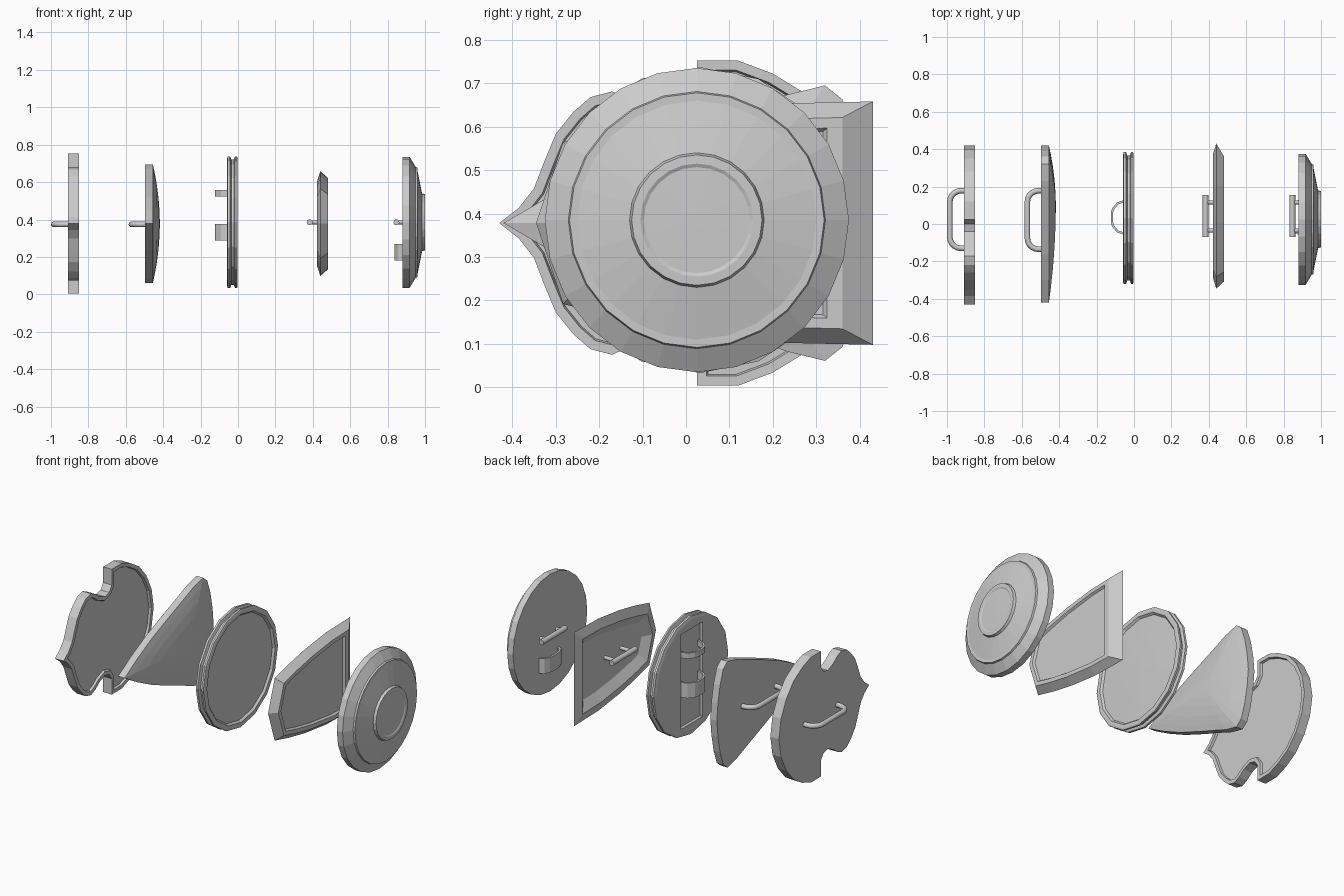
import bpy, bmesh, math
from mathutils import Vector

if "Cube" in bpy.data.objects:
    bpy.data.objects.remove(bpy.data.objects["Cube"])

grey = bpy.data.materials.new("plain grey")
grey.use_nodes = True
GREY = (0.6, 0.6, 0.6, 1)
grey.diffuse_color = GREY
grey.node_tree.nodes["Principled BSDF"].inputs["Base Color"].default_value = GREY
MID = 0.378     # middle height of the outlined shields
ROUND = 0.385   # middle height of the round shields


def loft(name, rings, smooth=None):
    """Bridge rings of equal length and cap both ends."""
    bm = bmesh.new()
    loops = [[bm.verts.new(p) for p in ring] for ring in rings]
    n = len(loops[0])
    for a, b in zip(loops, loops[1:]):
        for i in range(n):
            j = (i + 1) % n
            bm.faces.new((a[i], a[j], b[j], b[i]))
    bm.faces.new(loops[0])
    bm.faces.new(loops[-1])
    bmesh.ops.recalc_face_normals(bm, faces=bm.faces)
    mesh = bpy.data.meshes.new(name)
    bm.to_mesh(mesh)
    bm.free()
    mesh.materials.append(grey)
    obj = bpy.data.objects.new(name, mesh)
    bpy.context.collection.objects.link(obj)
    bpy.ops.object.select_all(action="DESELECT")
    obj.select_set(True)
    bpy.context.view_layer.objects.active = obj
    if smooth:
        bpy.ops.object.shade_smooth_by_angle(angle=math.radians(smooth))
    return obj


def mirrored(half):
    """Close a (y, height) half outline by mirroring it about the middle line."""
    low = [(y, -h) for y, h in reversed(half) if h > 0]
    return [Vector(p) for p in half + low]


def offset(pts, d):
    """Move every edge of a clockwise outline inwards by d."""
    out = []
    for i, p in enumerate(pts):
        e1 = (p - pts[i - 1]).normalized()
        e2 = (pts[(i + 1) % len(pts)] - p).normalized()
        n1, n2 = Vector((e1.y, -e1.x)), Vector((e2.y, -e2.x))
        out.append(p + (n1 + n2) * d / max(1 + n1.dot(n2), 0.35))
    return out


def ring_at(x, pts, limit=9):
    return [Vector((x, min(p.x, limit), MID + p.y)) for p in pts]


def lathe(name, profile, cy, sides):
    """Turn an (x, radius) profile about an axis along x."""
    turn = [math.tau * i / sides for i in range(sides)]
    return loft(name, [[Vector((x, cy + r * math.sin(a), ROUND + r * math.cos(a)))
                        for a in turn] for x, r in profile])


def sweep(name, path, section, z, smooth=None):
    """Carry a (sideways, up) section along a level (x, y) path."""
    path = [Vector(p) for p in path]
    rings = []
    for i, p in enumerate(path):
        t = (path[min(i + 1, len(path) - 1)] - path[max(i - 1, 0)]).normalized()
        rings.append([Vector((p.x - t.y * a, p.y + t.x * a, z + b)) for a, b in section])
    return loft(name, rings, smooth)


def circle(r, n=10):
    return [(r * math.cos(math.tau * i / n), r * math.sin(math.tau * i / n)) for i in range(n)]


def box(w, h):
    return [(-w, -h), (w, -h), (w, h), (-w, h)]


def loop_handle(name, x0, x1, y0, y1):
    """Round bar bent into a U with rounded corners."""
    r = 0.06
    steps = [math.pi / 2 * i / 5 for i in range(6)]
    path = [(x0, y0)]
    path += [(x1 + r - r * math.sin(a), y0 + r - r * math.cos(a)) for a in steps]
    path += [(x1 + r - r * math.cos(a), y1 - r + r * math.sin(a)) for a in steps]
    sweep(name, path + [(x0, y1)], circle(0.015), MID - 0.004, 50)


def bar_handle(name, x0, x1):
    """Straight grip on two posts."""
    sweep(name + "_grip", [(x1, -0.07), (x1, 0.155)], circle(0.016), ROUND, 50)
    for tag, y in (("front", -0.035), ("rear", 0.115)):
        sweep(f"{name}_{tag}_post", [(x0, y), (x1, y)], circle(0.011), ROUND, 50)


def strap(name, x0, x1, z, half_height):
    """Flat arm strap bowed away from the back."""
    d = x1 - x0
    path = [(x0, -0.055), (x0 + d * 0.6, -0.04), (x0 + d * 0.92, -0.01), (x1, 0.01),
            (x1, 0.06), (x0 + d * 0.92, 0.08), (x0 + d * 0.6, 0.11), (x0, 0.125)]
    sweep(name, path, box(0.006, half_height), z)


# Notched shield: pointed front lobe, round rear lobe, raised border
notched = mirrored([(-0.43, 0), (-0.385, 0.035), (-0.35, 0.08), (-0.325, 0.145), (-0.3, 0.205),
                    (-0.26, 0.255), (-0.22, 0.29), (-0.17, 0.303), (-0.13, 0.285),
                    (-0.09, 0.255), (-0.04, 0.235), (0.0, 0.245), (0.025, 0.28),
                    (0.025, 0.374), (0.12, 0.374), (0.2, 0.344), (0.28, 0.295),
                    (0.35, 0.215), (0.4, 0.115), (0.42, 0)])
loft("notched_shield", [ring_at(-0.908, notched), ring_at(-0.851, notched),
                        ring_at(-0.851, offset(notched, 0.022)),
                        ring_at(-0.864, offset(notched, 0.026))])
loop_handle("notched_shield_handle", -0.9, -0.985, -0.13, 0.178)

# Teardrop shield: straight wall and domed front
drop = mirrored([(-0.42, 0), (-0.3, 0.07), (-0.16, 0.14), (0.0, 0.205), (0.13, 0.255),
                 (0.23, 0.295), (0.32, 0.317), (0.36, 0.285), (0.39, 0.2),
                 (0.41, 0.1), (0.42, 0)])
hub = Vector((0.1, 0))
rings = [ring_at(-0.498, drop)]
for s in (1, 0.85, 0.65, 0.42, 0.2, 0.05):
    rings.append(ring_at(-0.418 - 0.037 * s ** 2, [hub + (p - hub) * s for p in drop]))
loft("teardrop_shield", rings)
loop_handle("teardrop_shield_handle", -0.49, -0.57, -0.135, 0.178)

# Round shield: grooved rim, recessed strip behind
grooved = lathe("grooved_round_shield",
                [(-0.06, 0.02), (-0.06, 0.335), (-0.055, 0.352), (-0.042, 0.352), (-0.036, 0.335),
                 (-0.022, 0.335), (-0.016, 0.352), (-0.005, 0.352), (-0.002, 0.342),
                 (-0.002, 0.322), (-0.014, 0.312), (-0.008, 0.15), (-0.006, 0.02)], 0.032, 16)
cutter = loft("strip_cutter", [[Vector((x, y, z)) for y, z in
              ((-0.07, 0.1), (0.135, 0.1), (0.135, 0.665), (-0.07, 0.665))]
              for x in (-0.08, -0.042)])
cutter.hide_render = True
cut = grooved.modifiers.new("recess", "BOOLEAN")
cut.object = cutter
cut.solver = "EXACT"
bpy.context.view_layer.objects.active = grooved
bpy.ops.object.modifier_apply(modifier=cut.name)
bpy.data.objects.remove(cutter)
strap("grooved_shield_upper_strap", -0.043, -0.118, 0.54, 0.017)
strap("grooved_shield_lower_strap", -0.043, -0.118, 0.332, 0.045)

# Heater shield: bevelled border, sunken front panel, hollow back
heater = mirrored([(-0.345, 0), (-0.283, 0.186), (-0.15, 0.22), (0.0, 0.25),
                   (0.2, 0.275), (0.43, 0.28)])
loft("heater_shield", [ring_at(x, offset(heater, d), lim) for x, d, lim in
                       ((0.455, 0.11, 0.335), (0.422, 0.055, 0.38), (0.44, 0, 0.43),
                        (0.482, 0.036, 0.36), (0.482, 0.06, 0.325), (0.47, 0.068, 0.315))])
bar_handle("heater_shield", 0.46, 0.383)

# Bossed round shield: stepped front with a central boss
lathe("bossed_round_shield",
      [(0.88, 0.02), (0.88, 0.35), (0.918, 0.35), (0.95, 0.296), (0.96, 0.293),
       (0.96, 0.275), (0.984, 0.155), (0.999, 0.15), (1.0, 0.13),
       (0.996, 0.122), (0.998, 0.02)], 0.025, 24)
bar_handle("bossed_shield", 0.885, 0.847)
strap("bossed_shield_strap", 0.885, 0.842, 0.225, 0.045)
